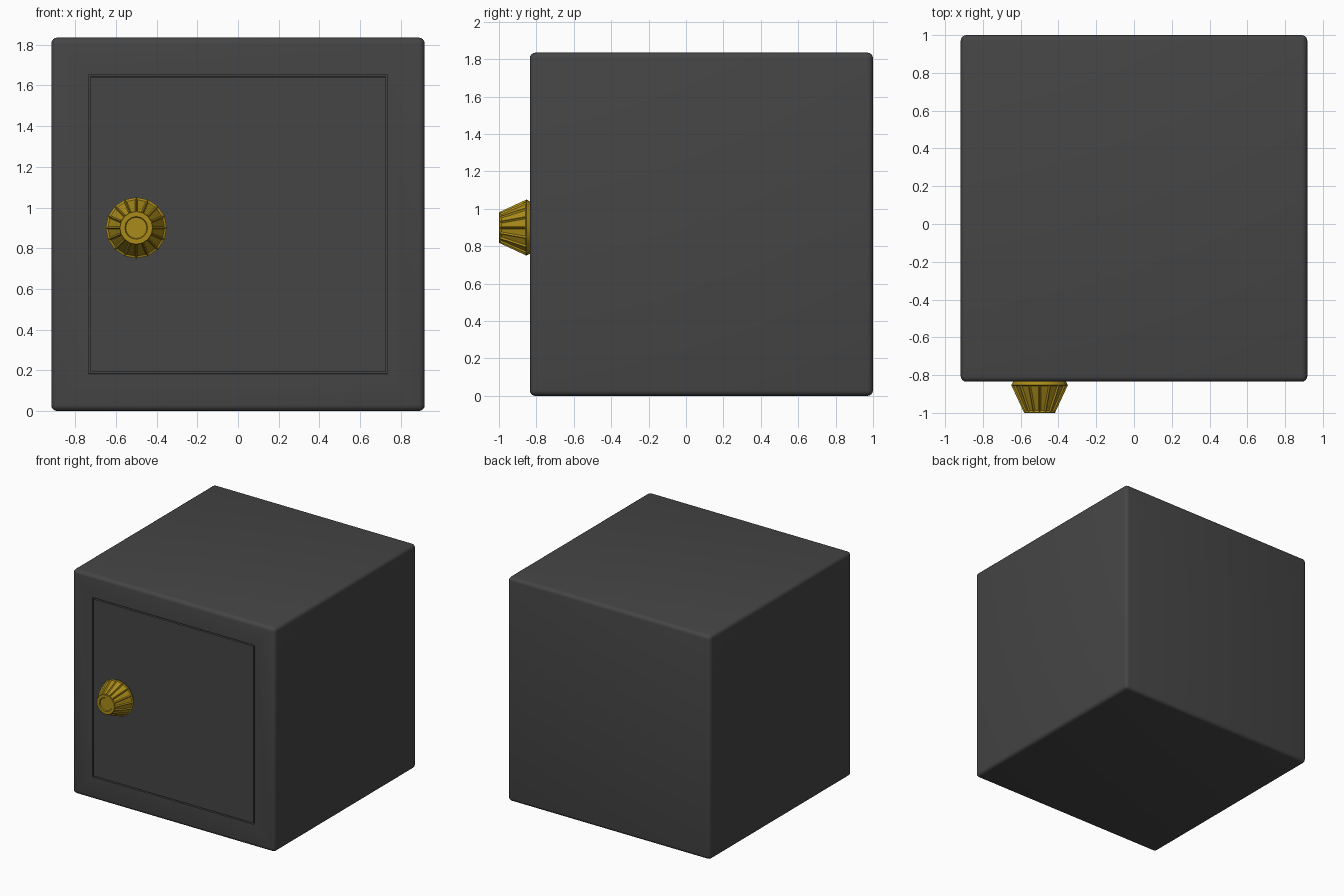
import bpy, bmesh, math
from mathutils import Matrix, Vector

if "Cube" in bpy.data.objects:
    bpy.data.objects.remove(bpy.data.objects["Cube"])


def material(name, rgb):
    m = bpy.data.materials.new(name)
    m.diffuse_color = (*rgb, 1)
    m.use_nodes = True
    m.node_tree.nodes["Principled BSDF"].inputs["Base Color"].default_value = m.diffuse_color
    return m


def make_object(name, bm, mat, angle):
    bmesh.ops.recalc_face_normals(bm, faces=bm.faces)
    me = bpy.data.meshes.new(name)
    bm.to_mesh(me)
    bm.free()
    ob = bpy.data.objects.new(name, me)
    bpy.context.collection.objects.link(ob)
    me.materials.append(mat)
    bpy.ops.object.select_all(action='DESELECT')
    ob.select_set(True)
    bpy.context.view_layer.objects.active = ob
    bpy.ops.object.shade_smooth_by_angle(angle=math.radians(angle))
    return ob


def inset(bm, face, thickness, depth=0):
    bmesh.ops.inset_region(bm, faces=[face], thickness=thickness, use_even_offset=True)
    if depth:
        bmesh.ops.translate(bm, verts=face.verts, vec=face.normal * depth)


steel = material("dark_steel", (0.06, 0.06, 0.06))
brass = material("brass", (0.40, 0.26, 0.01))

# Safe body: rounded cube with a door cut out by a narrow groove
SIZE, BEVEL = 1.835, 0.03
bm = bmesh.new()
bmesh.ops.create_cube(bm, size=SIZE, matrix=Matrix.Translation((0, 1 - SIZE / 2, SIZE / 2)))
bmesh.ops.bevel(bm, geom=bm.edges[:], offset=BEVEL, segments=4, profile=0.5, affect='EDGES')
bm.normal_update()
front = min(bm.faces, key=lambda f: f.calc_center_median().y)
inset(bm, front, 0.153)
for width, depth in ((0.001, -0.02), (0.008, 0), (0.001, 0.02)):
    inset(bm, front, width, depth)
make_object("safe_body", bm, steel, 40)

# Dial: tapered knob with sunken flutes, revolved about the y axis
SIDES = 16
profile = [(0.14, 0.0), (0.15, 0.018), (0.083, 0.162), (0.08, 0.165),
           (0.056, 0.165), (0.052, 0.158)]
bm = bmesh.new()
rings = []
for r, h in profile:
    ring = []
    for i in range(SIDES):
        a = 2 * math.pi * i / SIDES
        ring.append(bm.verts.new((-0.5 + r * math.cos(a), 1 - SIZE - h, 0.9 + r * math.sin(a))))
    rings.append(ring)
sides = []
for k, (lo, hi) in enumerate(zip(rings, rings[1:])):
    for i in range(SIDES):
        j = (i + 1) % SIDES
        f = bm.faces.new((lo[i], lo[j], hi[j], hi[i]))
        if k == 1:
            sides.append(f)
bm.faces.new(rings[0])
bm.faces.new(rings[-1])
bmesh.ops.recalc_face_normals(bm, faces=bm.faces)
bm.normal_update()
for f in sides:
    inset(bm, f, 0.008, -0.008)
make_object("dial_knob", bm, brass, 20)
